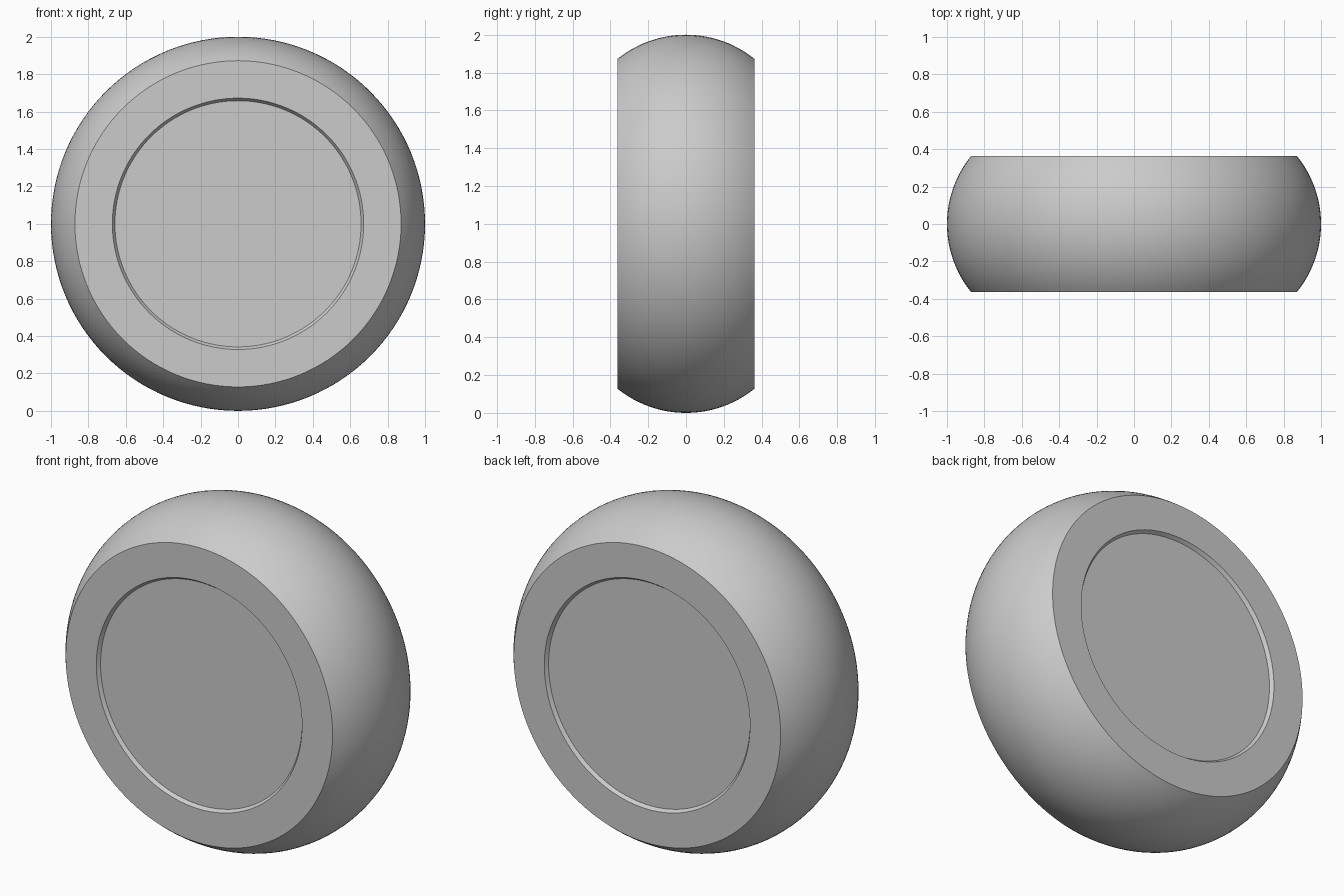
import bpy, bmesh, math
from mathutils import Vector, Matrix

if "Cube" in bpy.data.objects:
    bpy.data.objects.remove(bpy.data.objects["Cube"])

SEGMENTS = 128
HALF_W, RIM_R, OUTER_R = 0.3625, 0.872, 1.0
RECESS_R, FLOOR_R, DEPTH = 0.672, 0.658, 0.02

# Tread: circular arc bulging from the side-wall edge to the full radius
sag = OUTER_R - RIM_R
arc_r = (HALF_W ** 2 + sag ** 2) / (2 * sag)
arc_max = math.asin(HALF_W / arc_r)
tread = []
for i in range(25):
    a = -arc_max + 2 * arc_max * i / 24
    tread.append((OUTER_R - arc_r + arc_r * math.cos(a), arc_r * math.sin(a)))


# Side wall with a shallow, slightly tapered recess
def side(sign):
    return [(0, sign * (HALF_W - DEPTH)), (FLOOR_R, sign * (HALF_W - DEPTH)),
            (RECESS_R, sign * HALF_W)]


profile = side(-1) + tread + side(1)[::-1]

# Revolve the profile around the axle
bm = bmesh.new()
verts = [bm.verts.new((r, y, 0)) for r, y in profile]
edges = [bm.edges.new(pair) for pair in zip(verts, verts[1:])]
bmesh.ops.spin(bm, geom=verts + edges, cent=(0, 0, 0), axis=(0, 1, 0),
               angle=math.tau, steps=SEGMENTS, use_merge=False)
bmesh.ops.remove_doubles(bm, verts=bm.verts, dist=1e-5)
bmesh.ops.recalc_face_normals(bm, faces=bm.faces)
bmesh.ops.transform(bm, matrix=Matrix.Translation(Vector((0, 0, OUTER_R))), verts=bm.verts)

mesh = bpy.data.meshes.new("wheel")
bm.to_mesh(mesh)
bm.free()
wheel = bpy.data.objects.new("wheel", mesh)
bpy.context.collection.objects.link(wheel)

# Smooth tread, crisp rim edges
bpy.context.view_layer.objects.active = wheel
wheel.select_set(True)
bpy.ops.object.shade_smooth_by_angle(angle=math.radians(30))
